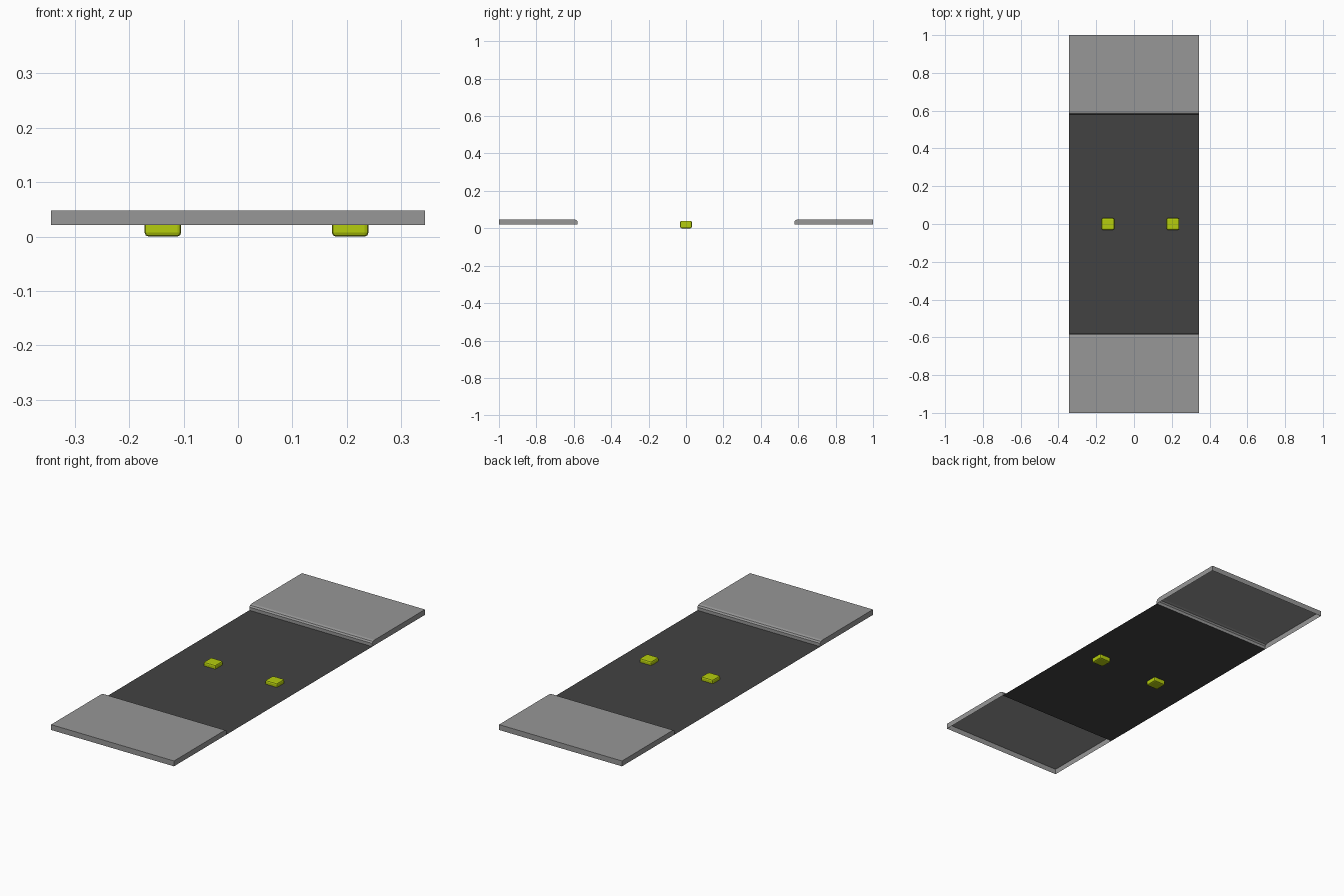
import bpy, bmesh

if "Cube" in bpy.data.objects:
    bpy.data.objects.remove(bpy.data.objects["Cube"])

def material(name, rgb):
    m = bpy.data.materials.new(name)
    m.diffuse_color = (*rgb, 1)
    m.use_nodes = True
    m.node_tree.nodes["Principled BSDF"].inputs["Base Color"].default_value = m.diffuse_color
    return m

concrete = material("concrete grey", (0.31, 0.31, 0.31))
asphalt = material("asphalt grey", (0.055, 0.055, 0.055))
yellow = material("reflector yellow", (0.46, 0.61, 0.004))

HALF_W, ROAD_Z, TOP_Z = 0.343, 0.021, 0.048

def finish(name, bm, mat, outward=True):
    if outward:
        bmesh.ops.recalc_face_normals(bm, faces=bm.faces)
    me = bpy.data.meshes.new(name)
    bm.to_mesh(me)
    bm.free()
    me.materials.append(mat)
    ob = bpy.data.objects.new(name, me)
    bpy.context.collection.objects.link(ob)
    return ob

# Raised pavement: kerb profile extruded across, left open underneath
def pavement(name, side):
    profile = [(0.58, ROAD_Z), (0.58, 0.037), (0.586, 0.0445),
               (0.598, TOP_Z), (1.0, TOP_Z), (1.0, ROAD_Z)]
    bm = bmesh.new()
    verts = [bm.verts.new((-HALF_W, side * y, z)) for y, z in profile]
    cap = bm.faces.new(verts)
    bmesh.ops.extrude_face_region(bm, geom=[cap], use_keep_orig=True)
    far = [v for v in bm.verts if v not in verts]
    bmesh.ops.translate(bm, verts=far, vec=(2 * HALF_W, 0, 0))
    bmesh.ops.recalc_face_normals(bm, faces=bm.faces)
    under = [f for f in bm.faces if all(abs(v.co.z - ROAD_Z) < 1e-5 for v in f.verts)]
    bmesh.ops.delete(bm, geom=under, context='FACES_ONLY')
    finish(name, bm, concrete, False)

pavement("front_pavement", -1)
pavement("back_pavement", 1)

# Flat road surface between the kerbs
bm = bmesh.new()
bm.faces.new([bm.verts.new((x * HALF_W, y * 0.58, ROAD_Z))
              for x, y in ((-1, -1), (1, -1), (1, 1), (-1, 1))])
finish("road_surface", bm, asphalt, False)

# Chamfered road studs, half sunk through the road
for name, x in (("left_road_stud", -0.138), ("right_road_stud", 0.206)):
    bm = bmesh.new()
    bmesh.ops.create_cube(bm, size=1)
    bmesh.ops.scale(bm, verts=bm.verts, vec=(0.067, 0.062, 0.040))
    bmesh.ops.translate(bm, verts=bm.verts, vec=(x, 0, 0.020))
    bmesh.ops.bevel(bm, geom=bm.edges[:], offset=0.007, segments=2,
                    profile=0.5, affect='EDGES')
    finish(name, bm, yellow)
